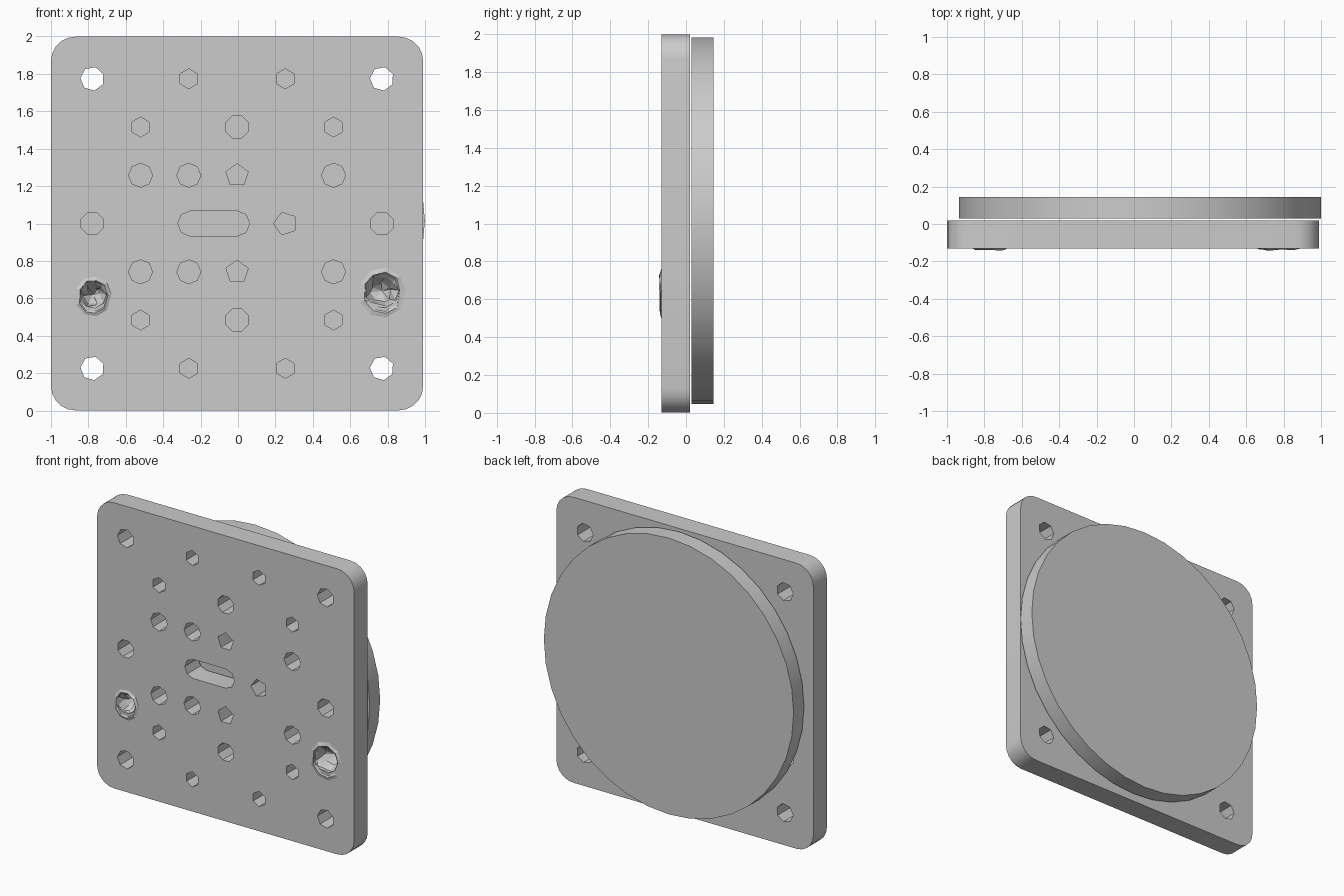
import bpy, bmesh, random
from math import pi, cos, sin, radians
from mathutils import Matrix

if "Cube" in bpy.data.objects:
    bpy.data.objects.remove(bpy.data.objects["Cube"], do_unlink=True)

grey = bpy.data.materials.new("plain grey")
grey.use_nodes = True
grey.diffuse_color = (0.6, 0.6, 0.6, 1)
grey.node_tree.nodes["Principled BSDF"].inputs["Base Color"].default_value = (0.6, 0.6, 0.6, 1)

PITCH, CX, CZ = 0.258, -0.005, 1.0
FRONT, BACK = -0.13, 0.02


def arc(x, z, r, start, end, steps):
    return [(x + r * cos(start + (end - start) * i / steps),
             z + r * sin(start + (end - start) * i / steps)) for i in range(steps + 1)]


def ngon(x, z, r, sides, turn=0.0):
    return arc(x, z, r, turn, turn + 2 * pi, sides)[:-1]


def smooth(obj, angle):
    bpy.ops.object.select_all(action='DESELECT')
    obj.select_set(True)
    bpy.context.view_layer.objects.active = obj
    bpy.ops.object.shade_smooth_by_angle(angle=radians(angle))


def mesh_object(name, bm):
    bmesh.ops.recalc_face_normals(bm, faces=bm.faces)
    mesh = bpy.data.meshes.new(name)
    bm.to_mesh(mesh)
    bm.free()
    mesh.materials.append(grey)
    obj = bpy.data.objects.new(name, mesh)
    bpy.context.collection.objects.link(obj)
    return obj


# Plate outline with rounded corners
half, corner = 0.995, 0.13
inner = half - corner
outline = []
for k, (sx, sz) in enumerate([(1, 1), (-1, 1), (-1, -1), (1, -1)]):
    outline += arc(CX + sx * inner, CZ + sz * (inner + 0.004), corner, k * pi / 2, (k + 1) * pi / 2, 5)
loops = [outline]


# Bolt holes on a regular grid
def hole(i, j, r, sides, turn=0.0):
    loops.append(ngon(CX + PITCH * i, CZ + PITCH * j, r, sides, turn))


for s in (-1, 1):
    for t in (-1, 1):
        hole(3 * s, 3 * t, 0.064, 7, 0.4)
        hole(s, 3 * t, 0.053, 6, pi / 6)
        hole(2 * s, 2 * t, 0.053, 6, pi / 6)
        hole(2 * s, t, 0.064, 8, 0)
    hole(0, 2 * s, 0.064, 8, pi / 8)
    hole(-1, s, 0.064, 8, 0)
    hole(0, s, 0.062, 5, pi / 2)
    hole(3 * s, 0, 0.064, 8, pi / 8)
hole(1, 0, 0.063, 5, pi / 5)

# Centre slot
loops.append(arc(-0.255, CZ, 0.067, pi / 2, 3 * pi / 2, 4)
             + arc(-0.005, CZ, 0.067, -pi / 2, pi / 2, 4))

# Openings for the two worn sockets
sockets = {"right": (-0.775, 0.62, 0.072), "left": (0.77, 0.64, 0.092)}
for x, z, r in sockets.values():
    loops.append(ngon(x, z, r, 9))

# Plate: filled flat curve, extruded and turned upright
curve = bpy.data.curves.new("mounting_plate", 'CURVE')
curve.dimensions = '2D'
curve.fill_mode = 'BOTH'
curve.extrude = (BACK - FRONT) / 2
for pts in loops:
    spline = curve.splines.new('POLY')
    spline.points.add(len(pts) - 1)
    for p, (x, z) in zip(spline.points, pts):
        p.co = (x, z, 0, 1)
    spline.use_cyclic_u = True
source = bpy.data.objects.new("plate_outline", curve)
bpy.context.collection.objects.link(source)
bpy.context.view_layer.update()
flat = source.evaluated_get(bpy.context.evaluated_depsgraph_get()).to_mesh()
bm = bmesh.new()
bm.from_mesh(flat)
bmesh.ops.remove_doubles(bm, verts=bm.verts, dist=0.0001)
bm.transform(Matrix.Translation((0, (FRONT + BACK) / 2, 0)) @ Matrix.Rotation(pi / 2, 4, 'X'))
bpy.data.objects.remove(source, do_unlink=True)
smooth(mesh_object("mounting_plate", bm), 25)

# Round backing disc
bm = bmesh.new()
bmesh.ops.create_cone(bm, cap_ends=True, segments=36, radius1=0.967, radius2=0.967, depth=0.115,
                      matrix=Matrix.Translation((0.032, 0.0875, 1.015)) @ Matrix.Rotation(pi / 2, 4, 'X'))
smooth(mesh_object("backing_disc", bm), 30)

# Worn sockets: rough lip, heavier below, and a faceted pit
random.seed(4)
for side, (x, z, r) in sockets.items():
    bm = bmesh.new()
    rings = []
    for scale, y, jitter in [(1.35, FRONT, 0.0), (1.08, -0.139, 0.005),
                             (0.9, -0.115, 0.008), (0.55, -0.06, 0.015)]:
        ring = []
        for px, pz in ngon(x, z, r * scale, 9):
            drop = 0.02 if pz < z and scale > 1 else 0.0
            ring.append(bm.verts.new((px + random.uniform(-jitter, jitter),
                                      y + random.uniform(-jitter, jitter),
                                      pz - drop + random.uniform(-jitter, jitter))))
        rings.append(ring)
    for a, b in zip(rings, rings[1:]):
        for i in range(9):
            j = (i + 1) % 9
            bm.faces.new((a[i], a[j], b[j]))
            bm.faces.new((a[i], b[j], b[i]))
    tip = bm.verts.new((x, -0.03, z))
    for i in range(9):
        bm.faces.new((rings[-1][i], rings[-1][(i + 1) % 9], tip))
    bmesh.ops.recalc_face_normals(bm, faces=bm.faces)
    mesh_object(side + "_worn_socket", bm)
